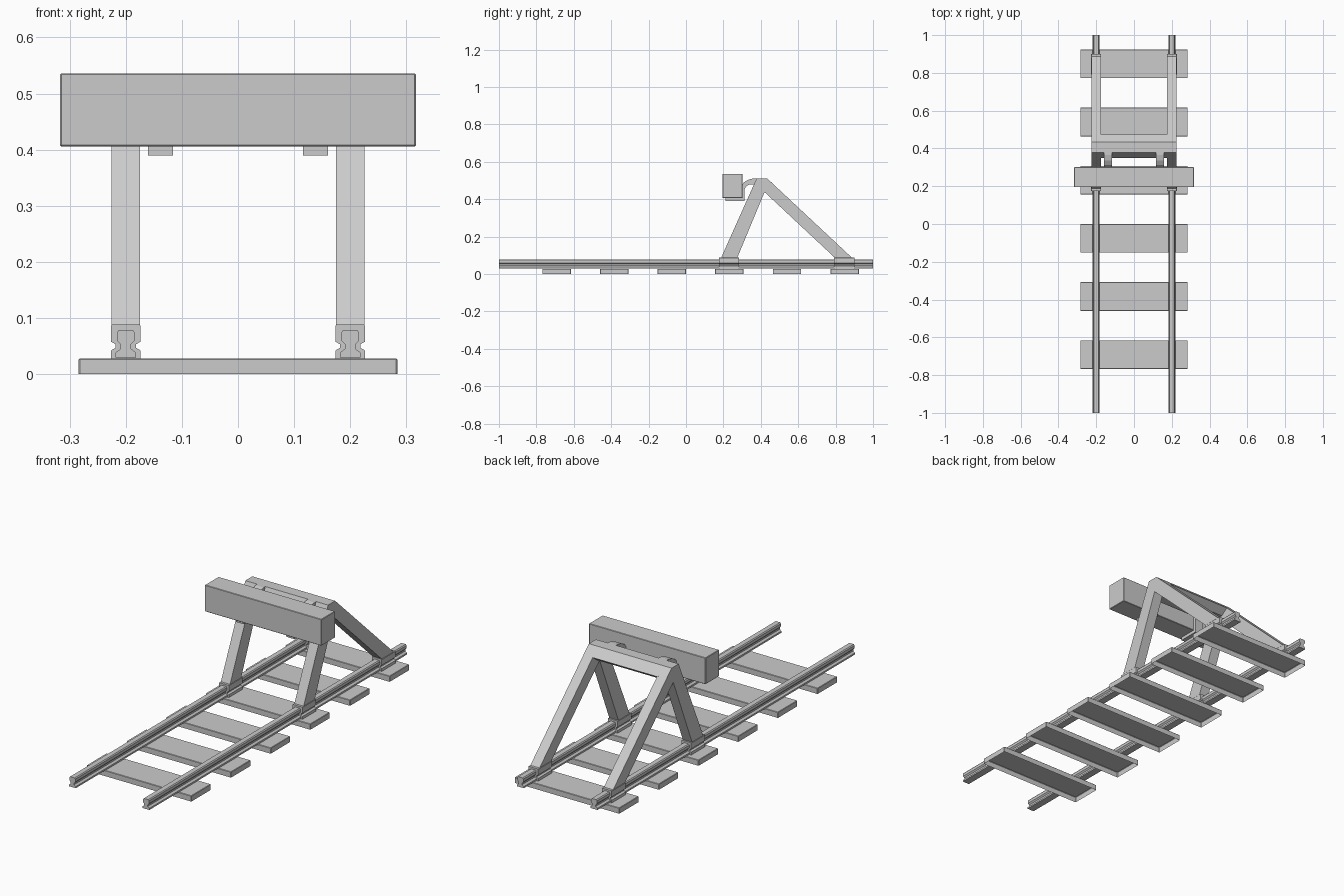
import bpy, bmesh

if "Cube" in bpy.data.objects:
    bpy.data.objects.remove(bpy.data.objects["Cube"])


def finish(name, bm, bevel=0.0):
    bmesh.ops.recalc_face_normals(bm, faces=bm.faces)
    mesh = bpy.data.meshes.new(name)
    bm.to_mesh(mesh)
    bm.free()
    obj = bpy.data.objects.new(name, mesh)
    bpy.context.collection.objects.link(obj)
    if bevel:
        mod = obj.modifiers.new("edge_bevel", 'BEVEL')
        mod.width = bevel
        mod.segments = 1
    return obj


def box(name, x, y, z, bevel=0.0, open_bottom=False):
    """Box from (min, max) ranges."""
    bm = bmesh.new()
    bmesh.ops.create_cube(bm, size=1)
    if open_bottom:
        bm.normal_update()
        bmesh.ops.delete(bm, geom=[f for f in bm.faces if f.normal.z < -0.5], context='FACES')
    for v in bm.verts:
        for i, (lo, hi) in enumerate((x, y, z)):
            v.co[i] = lo if v.co[i] < 0 else hi
    return finish(name, bm, bevel)


def extrude(name, points, start, end, axis):
    """Extrude a closed 2D profile along x (points are y,z) or y (points are x,z)."""
    place = (lambda p: (start, p[0], p[1])) if axis == 'x' else (lambda p: (p[0], start, p[1]))
    shift = (end - start, 0, 0) if axis == 'x' else (0, end - start, 0)
    bm = bmesh.new()
    face = bm.faces.new([bm.verts.new(place(p)) for p in points])
    new = bmesh.ops.extrude_face_region(bm, geom=[face], use_keep_orig=True)["geom"]
    bmesh.ops.translate(bm, vec=shift, verts=[g for g in new if isinstance(g, bmesh.types.BMVert)])
    return finish(name, bm)


def symmetric(half, cx):
    return [(cx + w, z) for w, z in half] + [(cx - w, z) for w, z in reversed(half)]


# Sleepers: thin shells, open underneath
for i in range(6):
    y = -0.692 + 0.308 * i
    box("sleeper", (-0.284, 0.284), (y - 0.076, y + 0.076), (0, 0.028), 0.002, True)

rail_half = [(0.0185, 0.030), (0.0185, 0.038), (0.0095, 0.045), (0.0095, 0.053),
             (0.016, 0.060), (0.016, 0.074), (0.012, 0.079)]
shoe_half = [(0.0265, 0.028), (0.0265, 0.042), (0.018, 0.047), (0.018, 0.053),
             (0.0265, 0.058), (0.0265, 0.086), (0.025, 0.088)]
# Side frame: front leg, apex and rear leg in one outline
frame = [(0.178, 0.065), (0.378, 0.512), (0.433, 0.512), (0.893, 0.082), (0.893, 0.07),
         (0.80, 0.07), (0.80, 0.083), (0.42, 0.438), (0.265, 0.065)]
# Hooked bracket that carries the buffer beam
bracket = [(0.212, 0.390), (0.314, 0.390), (0.314, 0.455), (0.322, 0.469), (0.338, 0.478),
           (0.40, 0.480), (0.40, 0.512), (0.365, 0.512), (0.335, 0.505), (0.312, 0.492),
           (0.298, 0.475), (0.294, 0.455), (0.294, 0.409), (0.212, 0.409)]

for s in (-1, 1):
    cx = 0.200 * s
    extrude("rail", symmetric(rail_half, cx), -1, 1, 'y')
    # Clamp shoes around the rail
    extrude("front_shoe", symmetric(shoe_half, cx), 0.176, 0.283, 'y')
    extrude("rear_shoe", symmetric(shoe_half, cx), 0.792, 0.900, 'y')
    extrude("side_frame", frame, 0.175 * s, 0.225 * s, 'x')
    extrude("beam_bracket", bracket, 0.116 * s, 0.160 * s, 'x')

# Crossbar joining the two frames at the apex
extrude("crossbar", [(0.349, 0.446), (0.378, 0.512), (0.433, 0.512), (0.475, 0.473),
                     (0.438, 0.446)], -0.18, 0.18, 'x')

# Buffer beam
box("buffer_beam", (-0.317, 0.317), (0.195, 0.301), (0.406, 0.536), 0.002)
